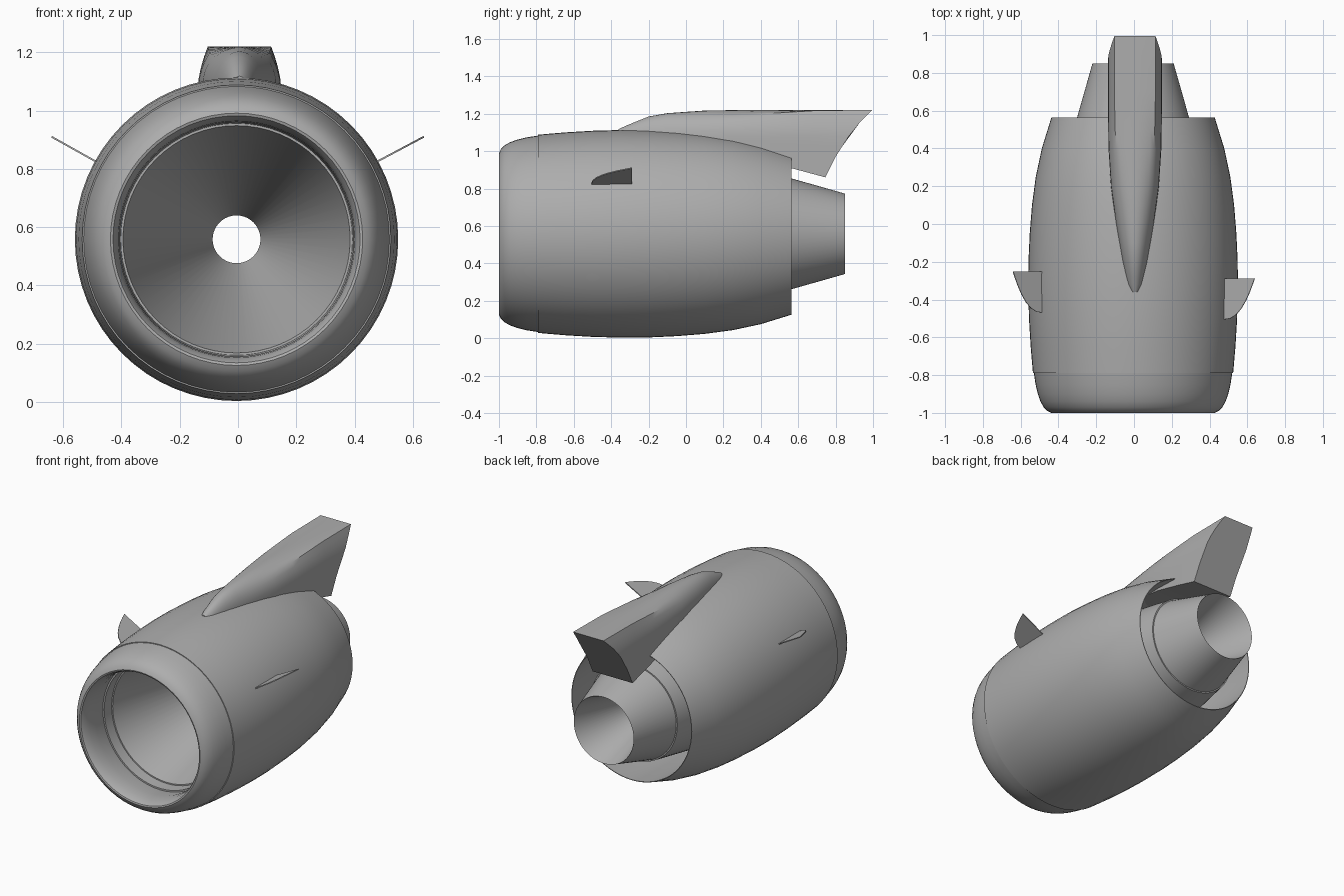
import bpy, bmesh, math
from mathutils import Vector

if "Cube" in bpy.data.objects:
    bpy.data.objects.remove(bpy.data.objects["Cube"])

CX, CZ = -0.005, 0.558   # engine axis

grey = bpy.data.materials.new("dark_grey")
grey.diffuse_color = (.42, .42, .42, 1)
grey.use_nodes = True
grey.node_tree.nodes["Principled BSDF"].inputs["Base Color"].default_value = grey.diffuse_color


def finish(name, bm, angle=30):
    bmesh.ops.remove_doubles(bm, verts=bm.verts, dist=1e-5)
    bmesh.ops.recalc_face_normals(bm, faces=bm.faces)
    me = bpy.data.meshes.new(name)
    bm.to_mesh(me)
    bm.free()
    me.materials.append(grey)
    ob = bpy.data.objects.new(name, me)
    bpy.context.collection.objects.link(ob)
    bpy.ops.object.select_all(action='DESELECT')
    ob.select_set(True)
    bpy.context.view_layer.objects.active = ob
    bpy.ops.object.shade_smooth_by_angle(angle=math.radians(angle))
    return ob


def loft(bm, rings, cap=False):
    rows = [[bm.verts.new(p) for p in r] for r in rings]
    n = len(rows[0])
    for a, b in zip(rows, rows[1:]):
        for i in range(n):
            j = (i + 1) % n
            bm.faces.new((a[i], a[j], b[j], b[i]))
    if cap:
        bm.faces.new(rows[0])
        bm.faces.new(rows[-1])


def revolve(name, profile, n=64):
    """Turn (y, radius) points about the engine axis."""
    bm = bmesh.new()
    loft(bm, [[(CX + r * math.cos(2 * math.pi * i / n), y,
                CZ + r * math.sin(2 * math.pi * i / n)) for i in range(n)]
              for y, r in profile])
    return finish(name, bm)


def interp(table, x):
    for (x0, v0), (x1, v1) in zip(table, table[1:]):
        if x <= x1:
            t = max(0, (x - x0) / (x1 - x0))
            return v0 + (v1 - v0) * t
    return table[-1][1]


# Rounded intake lip
revolve("intake_lip", [(-.79, .525), (-.85, .516), (-.9, .504), (-.94, .49), (-.97, .473),
                       (-.99, .453), (-1, .433), (-.997, .424), (-.98, .415), (-.94, .406),
                       (-.88, .402), (-.79, .412)])

# Outer cowl, trailing edge and inner duct wall
revolve("cowl", [(-.79, .412), (-.79, .53), (-.65, .542), (-.5, .551), (-.35, .555), (-.2, .554),
                 (-.05, .547), (.1, .535), (.25, .515), (.4, .483), (.565, .432),
                 (.565, .428), (.4, .435), (.2, .437), (-.1, .43)])

# Intake funnel narrowing to the central hole
revolve("intake_funnel", [(-.79, .412), (-.79, .402), (-.72, .398), (-.72, .39), (.35, .082)])

# Core casing inside the duct, with the tapering exhaust nozzle behind it
revolve("core_casing", [(-.1, .43), (.1, .385), (.3, .352), (.54, .311), (.54, .302)])
revolve("exhaust_nozzle", [(.54, .303), (.85, .215), (.846, .212), (.35, .082)])

# Pylon: rounded at the nose, flat-topped at the swept tail
top = [(-.36, 1.118), (-.3, 1.145), (-.2, 1.185), (-.1, 1.203), (.1, 1.217), (.3, 1.22), (1, 1.22)]
half = [(-.36, .028), (-.33, .042), (-.2, .068), (0, .1), (.2, .127), (.4, .14), (.6, .143), (1, .143)]
base = [(-.36, 1.05), (-.1, 1.04), (.4, .95), (.56, .91), (.745, .86)]
tail = [(.86, .745), (.97, .80), (1.08, .87), (1.16, .935), (1.22, .995)]
K = 8


def pylon_section(y, swept=False):
    w, zt, zb = interp(half, y), interp(top, y), interp(base, y)
    zm = zt - min(.14, (zt - zb) * .9)
    sharp = max(0, min(1, (y - .15) / .59))
    wt = w * .76
    pts = [(w, zb + (zm - zb) * i / 4) for i in range(4)]
    for i in range(K + 1):
        a = math.pi / 2 * i / K
        round_p = Vector((w * math.cos(a), zm + (zt - zm) * math.sin(a) ** .9))
        t = i / K * 2
        if t <= 1:
            flat_p = Vector((w + (wt - w) * t ** 1.6, zm + (zt - zm) * t))
        else:
            flat_p = Vector((wt * (2 - t), zt))
        pts.append(tuple(round_p.lerp(flat_p, sharp)))
    pts += [(-x, z) for x, z in reversed(pts[:-1])]
    return [(x + .005, interp(tail, z) if swept else y, z) for x, z in pts]


bm = bmesh.new()
stations = [-.36, -.345, -.32, -.28, -.2, -.1, 0, .1, .2, .3, .4, .5, .6, .7]
loft(bm, [pylon_section(y) for y in stations] + [pylon_section(.745, True)], cap=True)
finish("pylon", bm, 40)


# Thin strakes on each side, the left one set slightly further back
def strake(name, side, x0, x1, y_back):
    outline = [(0, 0)]
    for i in range(9):
        s = math.sin(math.pi / 2 * i / 8)
        outline.append((-.215 * (1 - s ** 2.3) - .002, s))
    outline.append((0, 1))
    direction = Vector((side * (x1 - x0), 0, .085))
    normal = Vector((-side * .085, 0, x1 - x0)).normalized() * .003
    origin = Vector((side * x0, y_back, .825))
    bm = bmesh.new()
    loft(bm, [[origin + Vector((0, y, 0)) + direction * s + normal * k for y, s in outline]
              for k in (-1, 1)], cap=True)
    finish(name, bm)


strake("strake_right", 1, .478, .638, -.288)
strake("strake_left", -1, .488, .64, -.252)
